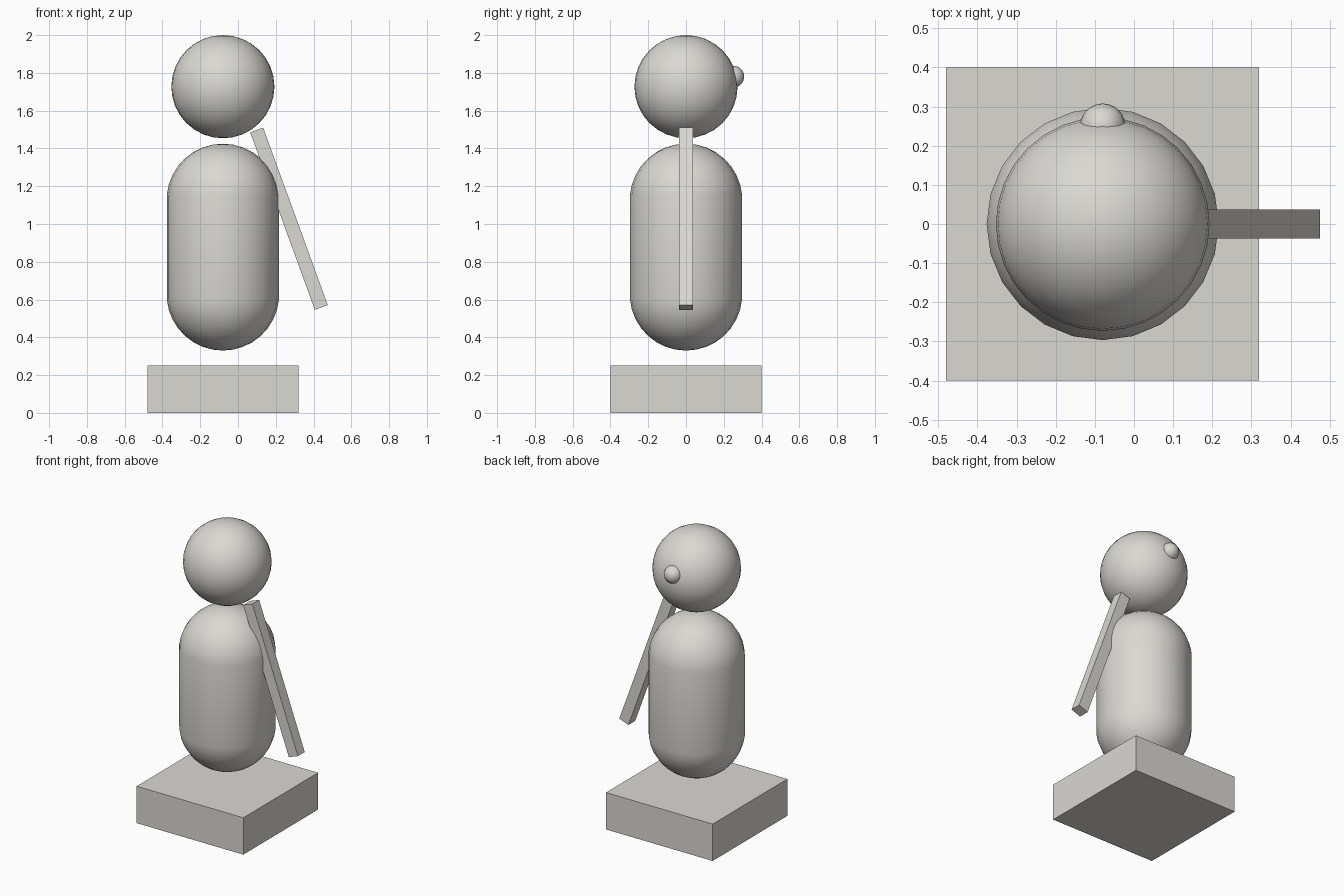
import bpy
import math

old = bpy.data.objects.get("Cube")
if old:
    bpy.data.objects.remove(old, do_unlink=True)

AXIS_X = -0.08  # shared vertical axis of base, body and head

stone = bpy.data.materials.new("warm light grey")
stone.use_nodes = True
COLOUR = (0.70, 0.69, 0.65, 1)
stone.diffuse_color = COLOUR
stone.node_tree.nodes["Principled BSDF"].inputs["Base Color"].default_value = COLOUR


def finish(name):
    obj = bpy.context.object
    obj.name = obj.data.name = name
    obj.data.materials.append(stone)
    return obj


def box(name, size, centre, tilt=0):
    bpy.ops.mesh.primitive_cube_add(size=1, location=centre, rotation=(0, tilt, 0))
    obj = finish(name)
    obj.scale = size
    return obj


def ball(name, radius, centre, segments=32, rings=16):
    bpy.ops.mesh.primitive_uv_sphere_add(
        radius=radius, location=centre, segments=segments, ring_count=rings)
    bpy.ops.object.shade_smooth()
    return finish(name)


# Square plinth
box("base", (0.8, 0.8, 0.25), (AXIS_X, 0, 0.125))

# Capsule body: a ball whose halves are pulled apart
BODY_RADIUS, BODY_BOTTOM, BODY_TOP = 0.298, 0.33, 1.425
stretch = (BODY_TOP - BODY_BOTTOM) / 2 - BODY_RADIUS
body = ball("body", BODY_RADIUS, (AXIS_X, 0, (BODY_TOP + BODY_BOTTOM) / 2), 24, 17)
for v in body.data.vertices:
    v.co.z += math.copysign(stretch, v.co.z)

# Head, with a small nose on its rear side
ball("head", 0.273, (AXIS_X, 0, 1.727))
ball("nose", 0.058, (AXIS_X, 0.25, 1.78), 24, 12)

# Single arm, leaning outwards from the left shoulder
box("left_arm", (0.073, 0.073, 1.0), (0.27, 0, 1.028), math.radians(-20))
